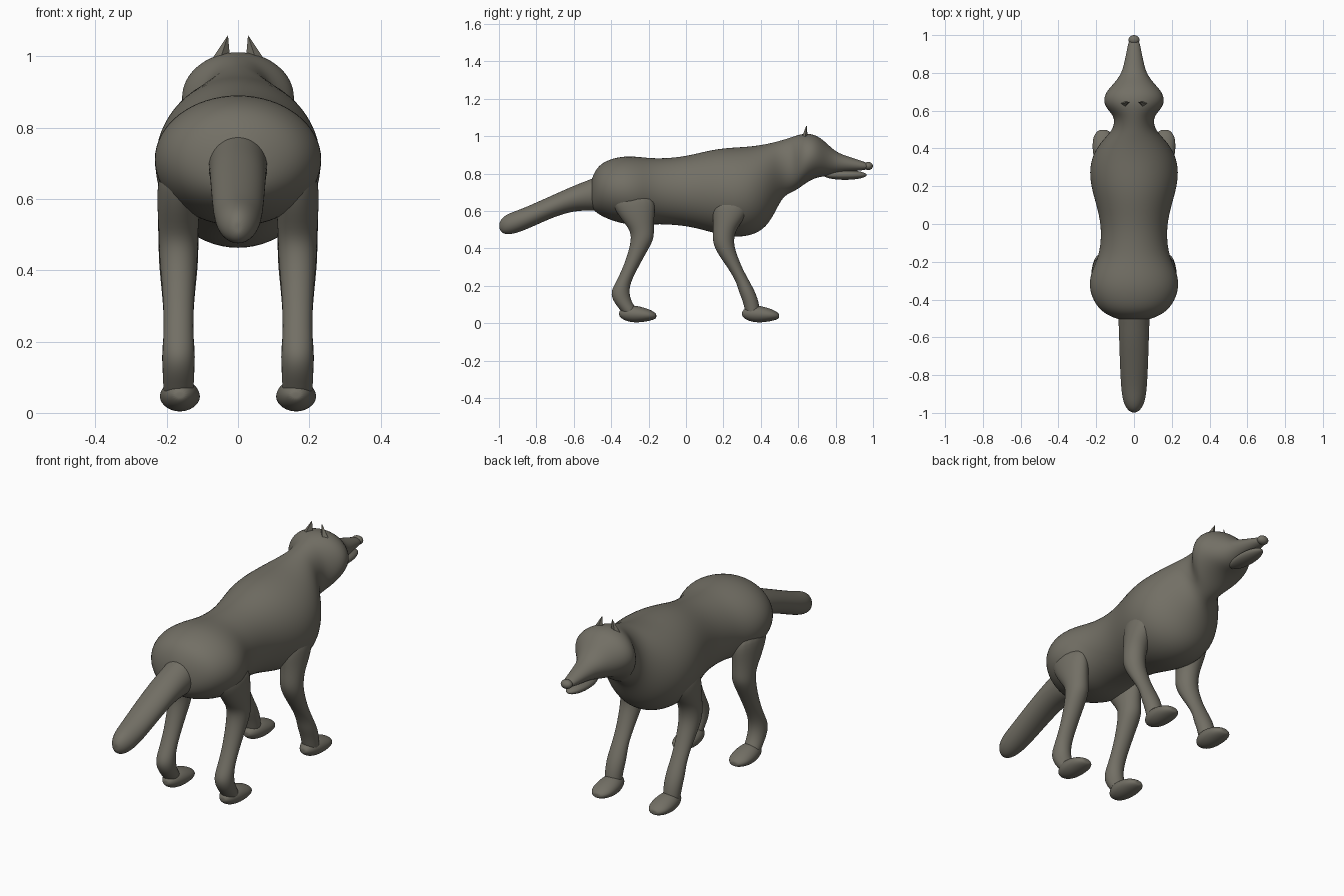
import bpy
import bmesh
from math import cos, sin, pi
from mathutils import Vector

default_cube = bpy.data.objects.get("Cube")
if default_cube:
    bpy.data.objects.remove(default_cube, do_unlink=True)

fur = bpy.data.materials.new("grey brown fur")
fur.use_nodes = True
fur_colour = (0.17, 0.16, 0.13, 1)
fur.diffuse_color = fur_colour
fur.node_tree.nodes["Principled BSDF"].inputs["Base Color"].default_value = fur_colour


def add_object(name, bm, smooth_levels):
    """Turn a bmesh into a named, coloured object."""
    bmesh.ops.recalc_face_normals(bm, faces=bm.faces)
    mesh = bpy.data.meshes.new(name)
    bm.to_mesh(mesh)
    bm.free()
    mesh.materials.append(fur)
    obj = bpy.data.objects.new(name, mesh)
    bpy.context.collection.objects.link(obj)
    if smooth_levels:
        for face in mesh.polygons:
            face.use_smooth = True
        subsurf = obj.modifiers.new("Smooth", "SUBSURF")
        subsurf.levels = subsurf.render_levels = smooth_levels
    return obj


def loft(name, rings, sides=16):
    """Skin a row of elliptical rings, each a (centre, axis_a, axis_b)."""
    bm = bmesh.new()
    loops = []
    for centre, axis_a, axis_b in rings:
        loop = []
        for i in range(sides):
            angle = 2 * pi * i / sides
            offset = Vector(axis_a) * cos(angle) + Vector(axis_b) * sin(angle)
            loop.append(bm.verts.new(Vector(centre) + offset * 1.02))
        loops.append(loop)
    for low, high in zip(loops, loops[1:]):
        for i in range(sides):
            j = (i + 1) % sides
            bm.faces.new((low[i], low[j], high[j], high[i]))
    for loop, ring in ((loops[0], rings[0]), (loops[-1], rings[-1])):
        tip = bm.verts.new(ring[0])
        for i in range(sides):
            bm.faces.new((loop[i], loop[(i + 1) % sides], tip))
    return add_object(name, bm, 2)


def lengthwise(name, profile):
    """Loft along y from (y, top, bottom, half width)."""
    return loft(name, [((0, y, (top + bottom) / 2), (half, 0, 0),
                        (0, 0, (top - bottom) / 2))
                       for y, top, bottom, half in profile])


def upright(name, x, profile):
    """Loft down a leg from (y, z, half depth, half width)."""
    return loft(name, [((x, y, z), (half, 0, 0), (0, depth, 0))
                       for y, z, depth, half in profile])


def ellipsoid(name, centre, radii):
    bm = bmesh.new()
    bmesh.ops.create_uvsphere(bm, u_segments=24, v_segments=14, radius=1)
    for vert in bm.verts:
        vert.co = Vector(c + v * r for c, v, r in zip(centre, vert.co, radii))
    return add_object(name, bm, 1)


# Torso, neck and head in one skin
lengthwise("body_and_head", [
    (-.51, .76, .62, .07), (-.48, .83, .59, .15), (-.43, .87, .56, .205),
    (-.34, .895, .53, .242), (-.25, .89, .52, .228), (-.17, .88, .53, .185),
    (-.05, .885, .525, .172), (.05, .905, .51, .185), (.15, .93, .48, .215),
    (.25, .94, .458, .238), (.35, .945, .465, .228), (.43, .958, .51, .18),
    (.48, .97, .6, .13), (.52, .98, .68, .105), (.57, .997, .7, .105),
    (.61, 1.01, .725, .145), (.65, 1.015, .755, .163), (.7, 1.005, .78, .15),
    (.75, .965, .785, .1), (.8, .915, .8, .065), (.86, .893, .81, .05),
    (.93, .87, .815, .036), (.975, .855, .822, .026)])
ellipsoid("nose", (0, .975, .84), (.03, .025, .022))
ellipsoid("lower_jaw", (0, .85, .792), (.045, .118, .026))

# Tail, hanging backwards
lengthwise("tail", [
    (-.44, .8, .6, .085), (-.52, .765, .602, .082), (-.6, .735, .6, .079),
    (-.7, .69, .57, .076), (-.8, .645, .525, .072), (-.88, .61, .49, .067),
    (-.94, .59, .473, .058), (-.98, .567, .477, .038), (-.997, .54, .5, .015)])

# Leg profiles from shoulder or hip down to the ankle
front_leg = [
    (.25, .66, .11, .055), (.23, .56, .085, .06), (.205, .5, .06, .056),
    (.197, .43, .056, .056), (.22, .37, .05, .05), (.265, .29, .037, .042),
    (.305, .22, .036, .041), (.325, .17, .043, .047), (.345, .12, .042, .045),
    (.355, .07, .04, .042), (.36, .04, .035, .04)]
rear_leg = [
    (-.29, .68, .13, .06), (-.265, .57, .095, .06), (-.235, .5, .063, .054),
    (-.232, .45, .061, .055), (-.255, .39, .05, .049), (-.295, .3, .04, .042),
    (-.335, .22, .039, .041), (-.355, .165, .05, .046),
    (-.34, .115, .048, .044), (-.31, .075, .045, .043), (-.29, .04, .04, .04)]

# Paw: a flattened wedge narrowing to the toes, starting at the heel
paw = [(0, .065, .035, .02), (.03, .092, .012, .043), (.08, .096, .002, .056),
       (.13, .084, .006, .057), (.17, .07, .014, .05), (.198, .052, .024, .026)]

# Ear: thin four-sided spike leaning inwards
ear_base = [(.112, .632, .935), (.065, .655, .945),
            (.02, .645, .965), (.065, .6, .945)]
ear_tip = (.028, .645, 1.06)

for side, sign in (("left", 1), ("right", -1)):
    for place, leg, heel in (("front", front_leg, .3), ("rear", rear_leg, -.357)):
        upright(f"{place}_leg_{side}", sign * .167, leg)
        foot = lengthwise(f"{place}_paw_{side}",
                          [(heel + y, top, low, half) for y, top, low, half in paw])
        foot.location.x = sign * .163
    bm = bmesh.new()
    base = [bm.verts.new((sign * x, y, z)) for x, y, z in ear_base]
    tip = bm.verts.new((sign * ear_tip[0], *ear_tip[1:]))
    bm.faces.new(base)
    for i in range(len(base)):
        bm.faces.new((base[i], base[(i + 1) % len(base)], tip))
    add_object(f"ear_{side}", bm, 0)
